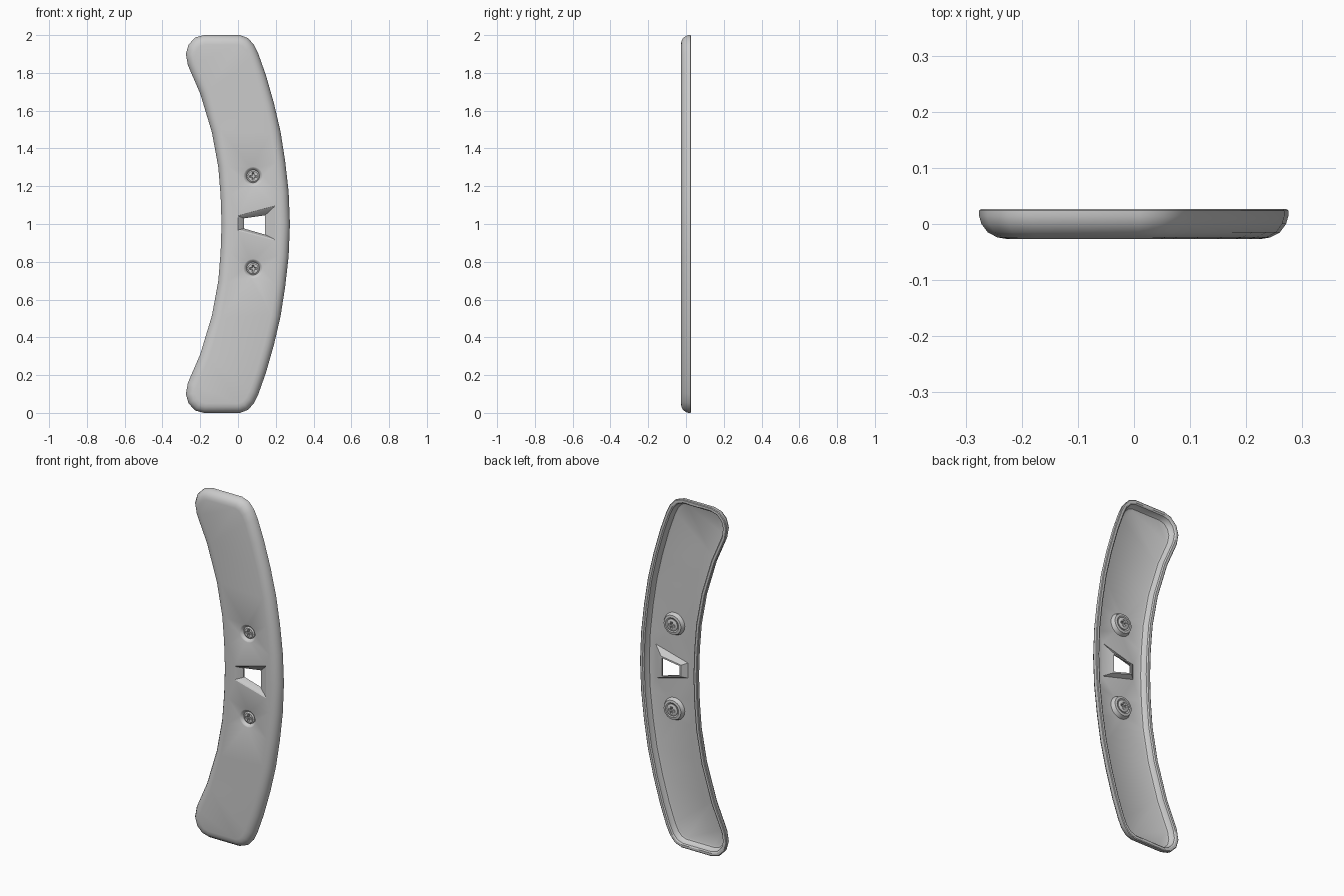
import bpy, bmesh, math
from mathutils import Vector

if "Cube" in bpy.data.objects:
    bpy.data.objects.remove(bpy.data.objects["Cube"])

FRONT, BACK, FLOOR = -0.027, 0.027, -0.012
SCREWS = [(0.08, 1.252), (0.08, 0.764)]


def inset(pts, d):
    """Offset a counter-clockwise closed outline inward by d."""
    out, n = [], len(pts)
    for i in range(n):
        p = Vector(pts[i])
        a = (p - Vector(pts[i - 1])).normalized()
        b = (Vector(pts[(i + 1) % n]) - p).normalized()
        na, nb = Vector((-a.y, a.x)), Vector((-b.y, b.x))
        m = (na + nb) / (1 + na.dot(nb))
        out.append(tuple(p + m * d))
    return out


def circle(c, r, n=20):
    return [(c[0] + r * math.cos(2 * math.pi * i / n),
             c[1] + r * math.sin(2 * math.pi * i / n)) for i in range(n)]


def loft(bm, loops):
    """Skin a list of (outline, y) loops; return the first and last rings."""
    rings = [[bm.verts.new((x, y, z)) for x, z in pts] for pts, y in loops]
    for r, s in zip(rings, rings[1:]):
        for i in range(len(r)):
            j = (i + 1) % len(r)
            bm.faces.new((r[i], r[j], s[j], s[i]))
    return rings[0], rings[-1]


def fill(bm, rings, ny):
    """Flat fill between an outer ring and its holes."""
    edges = [bm.edges.get((r[i - 1], r[i])) for r in rings for i in range(len(r))]
    bmesh.ops.triangle_fill(bm, edges=edges, use_beauty=True,
                            use_dissolve=False, normal=(0, ny, 0))


def finish(bm, name):
    bmesh.ops.recalc_face_normals(bm, faces=bm.faces)
    me = bpy.data.meshes.new(name)
    bm.to_mesh(me)
    bm.free()
    ob = bpy.data.objects.new(name, me)
    bpy.context.collection.objects.link(ob)
    bpy.ops.object.select_all(action='DESELECT')
    ob.select_set(True)
    bpy.context.view_layer.objects.active = ob
    bpy.ops.object.shade_smooth_by_angle(angle=math.radians(32))


# Outline: upper half, mirrored about z = 1
half = [(0.275, 1.0), (0.268, 1.17), (0.25, 1.33), (0.225, 1.49), (0.19, 1.64),
        (0.147, 1.79), (0.108, 1.9), (0.085, 1.948), (0.053, 1.984), (0.01, 2.0),
        (-0.18, 2.0), (-0.225, 1.988), (-0.262, 1.95), (-0.276, 1.9), (-0.265, 1.84),
        (-0.2, 1.69), (-0.138, 1.485), (-0.104, 1.3), (-0.092, 1.15), (-0.087, 1.0)]
outline = half + [(x, 2 - z) for x, z in half[-2:0:-1]]

# Hollow curved plate with rounded front edge and raised back rim
bm = bmesh.new()
section = [(0.05, FRONT), (0.032, -0.024), (0.015, -0.015), (0.004, 0.0), (0, 0.014),
           (0, 0.024), (0.004, BACK), (0.017, BACK), (0.024, 0.022), (0.028, 0.005),
           (0.036, -0.008), (0.046, FLOOR)]
front_ring, back_ring = loft(bm, [(inset(outline, d), y) for d, y in section])
front_rings, back_rings = [front_ring], [back_ring]

# Tapered slot: funnel at the front, collar at the back
mouth = [(0.0, 0.965), (0.197, 0.912), (0.197, 1.098), (0.0, 1.045)]
slot = [(0.032, 0.976), (0.143, 0.944), (0.143, 1.046), (0.032, 1.03)]
f, b = loft(bm, [(mouth, FRONT), (inset(mouth, 0.006), -0.023), (slot, 0.004),
                 (slot, 0.012), (inset(slot, -0.008), 0.011),
                 (inset(mouth, -0.004), FLOOR)])
front_rings.append(f)
back_rings.append(b)

# Screw seats: dished at the front, bosses at the back
for c in SCREWS:
    f, b = loft(bm, [(circle(c, r), y) for r, y in
                     [(0.051, FRONT), (0.046, -0.025), (0.036, -0.013), (0.034, -0.008),
                      (0.034, 0.008), (0.042, 0.012), (0.055, 0.01), (0.064, FLOOR)]])
    front_rings.append(f)
    back_rings.append(b)
fill(bm, front_rings, -1)
fill(bm, back_rings, 1)
finish(bm, "curved_plate")

# Screws with a cross recess on both ends
for k, c in enumerate(SCREWS):
    bm = bmesh.new()
    ends = loft(bm, [(circle(c, r), y) for r, y in
                     [(0.027, -0.018), (0.034, -0.013), (0.034, 0.012), (0.027, 0.016)]])
    a, w = 0.02, 0.006
    arms = [(a, -w), (a, w), (w, w), (w, a), (-w, a), (-w, w),
            (-a, w), (-a, -w), (-w, -w), (-w, -a), (w, -a), (w, -w)]
    for ring, y, s in zip(ends, (-0.018, 0.016), (-1, 1)):
        top, bottom = loft(bm, [([(c[0] + x * t, c[1] + z * t) for x, z in arms], yy)
                                for t, yy in ((1, y), (0.6, y - s * 0.01))])
        fill(bm, [ring, top], s)
        bm.faces.new(bottom)
    finish(bm, "screw_%s" % ("upper", "lower")[k])
